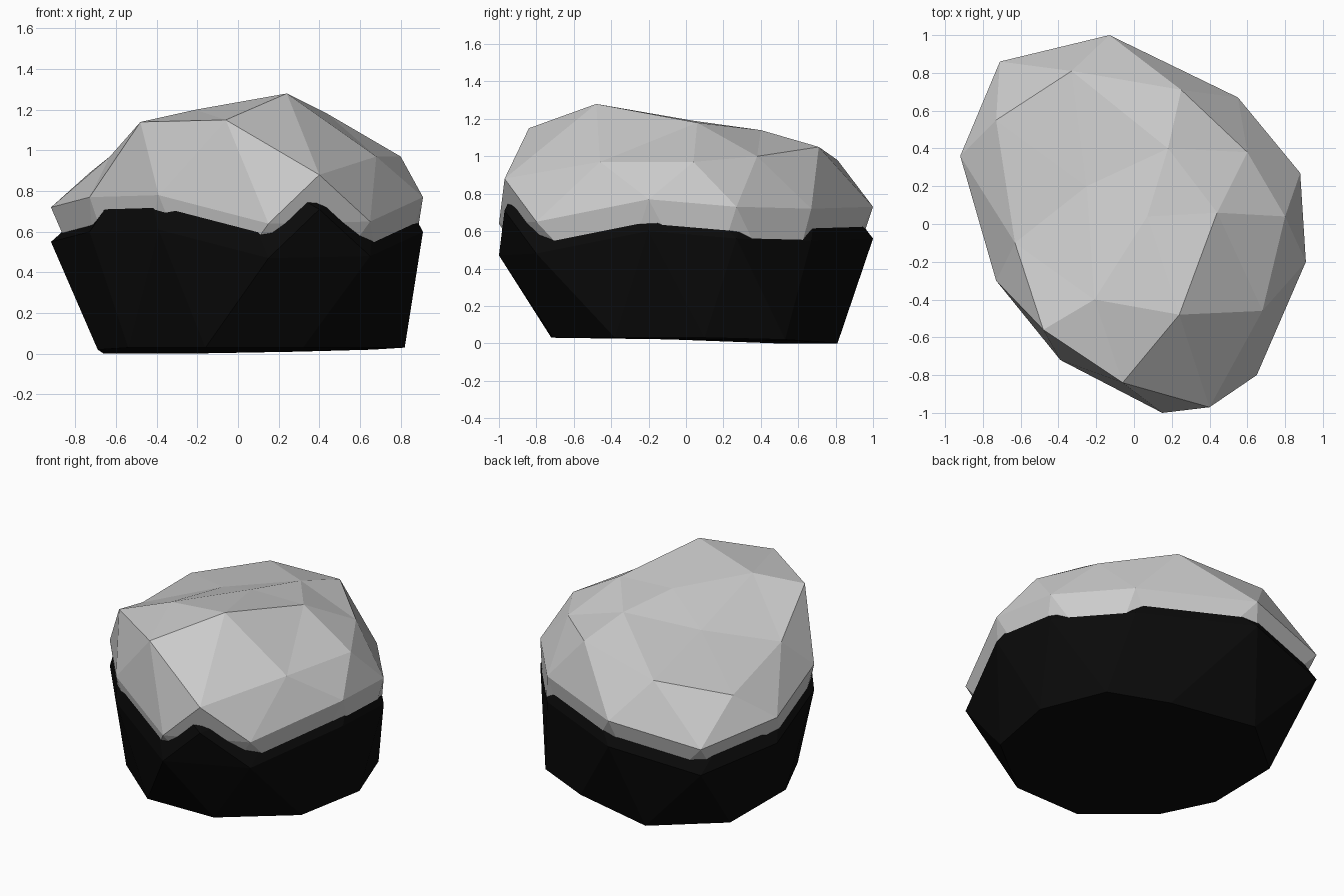
import bpy, bmesh
from mathutils import Vector

if "Cube" in bpy.data.objects:
    bpy.data.objects.remove(bpy.data.objects["Cube"])

# widest ring, crown facets and flat underside of the boulder
RING = [(-.13, 1, .73), (-.71, .86, .64), (-.92, .36, .72), (-.73, -.30, .77),
        (-.39, -.72, .78), (.15, -1, .64), (.40, -.97, .88), (.65, -.80, .65),
        (.91, -.20, .77), (.88, .27, .73), (.55, .67, .72)]
CROWN = [(.24, -.48, 1.28), (-.06, -.84, 1.15), (-.48, -.56, 1.14), (.68, -.46, .97),
         (.80, .04, .97), (.44, .06, 1.18), (.60, .38, 1.0), (.25, .71, 1.05),
         (-.33, .81, .98), (-.73, .55, .89), (-.63, -.10, .97), (.18, .40, 1.14),
         (-.25, .20, 1.06), (-.21, -.40, 1.20), (.07, .04, 1.19)]
BASE = [(-.54, -.40, .20), (-.16, -.72, .20), (.32, -.71, .20), (.73, -.38, .20),
        (.82, .10, .20), (.66, .53, .19), (.29, .69, .18), (-.27, .81, .17),
        (-.66, .48, .17), (-.69, -.06, .19)]
DROP = 0.17
CENTRE = Vector((0, 0, .55))


def material(name, value):
    m = bpy.data.materials.new(name)
    m.diffuse_color = (value, value, value, 1)
    m.use_nodes = True
    m.node_tree.nodes["Principled BSDF"].inputs["Base Color"].default_value = m.diffuse_color
    return m


def boulder(name, drop, mat):
    # facets come from the hull of the points pushed onto a sphere,
    # then every point returns to its real place (allows slight dents)
    bm = bmesh.new()
    home = {}
    for p in RING + CROWN + BASE:
        v = bm.verts.new((Vector(p) - CENTRE).normalized())
        home[v] = Vector(p) - Vector((0, 0, drop))
    bmesh.ops.convex_hull(bm, input=list(bm.verts))
    for v in bm.verts:
        v.co = home[v]
    bmesh.ops.recalc_face_normals(bm, faces=bm.faces)
    me = bpy.data.meshes.new(name)
    bm.to_mesh(me)
    bm.free()
    me.materials.append(mat)
    ob = bpy.data.objects.new(name, me)
    bpy.context.collection.objects.link(ob)
    return ob


# pale cap resting over the same shape sunk lower in black
boulder("stone_cap", 0, material("pale grey", .6))
boulder("dark_stone_base", DROP, material("black", .003))
